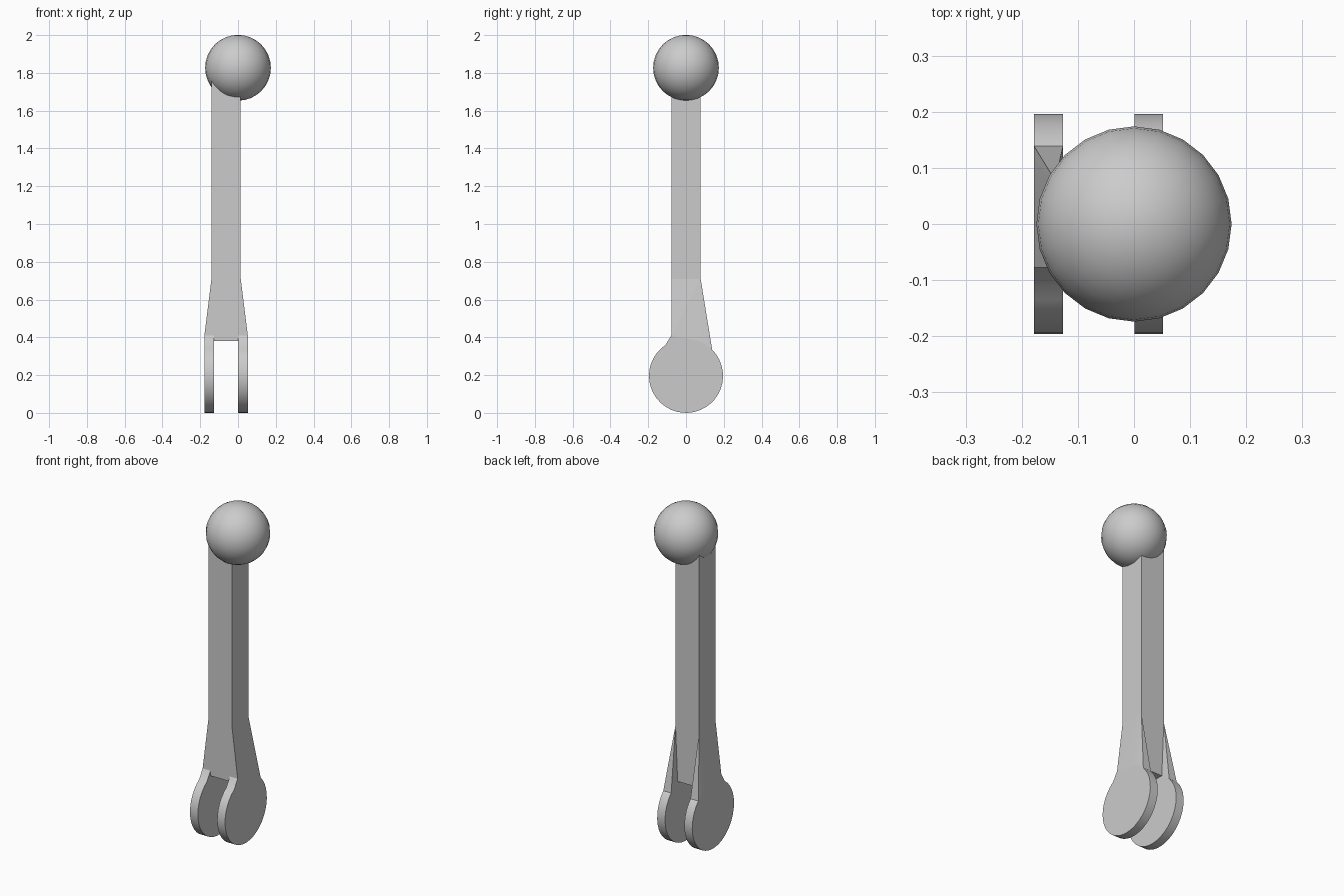
import bpy, bmesh
from math import sin, cos, radians

if "Cube" in bpy.data.objects:
    bpy.data.objects.remove(bpy.data.objects["Cube"])

CX = -0.063            # centre line of shaft and fork
R, CZ = 0.196, 0.196   # fork disc radius and height
HALF = 0.0775          # half width of the square shaft
INNER, OUTER = 0.0635, 0.115


def make(name, bm, smooth=False):
    bmesh.ops.recalc_face_normals(bm, faces=bm.faces[:])
    mesh = bpy.data.meshes.new(name)
    bm.to_mesh(mesh)
    bm.free()
    ob = bpy.data.objects.new(name, mesh)
    bpy.context.collection.objects.link(ob)
    if smooth:
        bpy.ops.object.select_all(action='DESELECT')
        ob.select_set(True)
        bpy.context.view_layer.objects.active = ob
        bpy.ops.object.shade_smooth_by_angle(angle=radians(25))
    return ob


def arc(a0, a1, n):
    angles = [radians(a0 + (a1 - a0) * i / n) for i in range(n + 1)]
    return [(R * cos(a), CZ + R * sin(a)) for a in angles]


# Ball knob
bm = bmesh.new()
bmesh.ops.create_uvsphere(bm, u_segments=24, v_segments=16, radius=0.174)
bmesh.ops.translate(bm, verts=bm.verts, vec=(0, 0, 1.827))
make("ball_knob", bm, True)

# Square shaft, its top buried in the ball
bm = bmesh.new()
bmesh.ops.create_cube(bm, size=1)
bmesh.ops.scale(bm, verts=bm.verts, vec=(2 * HALF, 2 * HALF, 1.42))
bmesh.ops.translate(bm, verts=bm.verts, vec=(CX, 0, 0.38 + 0.71))
make("shaft", bm)

for side, label in ((-1, "left"), (1, "right")):
    # Fork disc with a small shoulder at the front
    bm = bmesh.new()
    profile = arc(-236, 100, 36) + [(-HALF, 0.41)]
    face = bm.faces.new([bm.verts.new((CX + side * INNER, y, z)) for y, z in profile])
    ext = bmesh.ops.extrude_face_region(bm, geom=[face], use_keep_orig=True)
    moved = [v for v in ext["geom"] if isinstance(v, bmesh.types.BMVert)]
    bmesh.ops.translate(bm, verts=moved, vec=(side * (OUTER - INNER), 0, 0))
    make("fork_disc_" + label, bm, True)

    # Flared neck tapering from the disc up to the shaft edge
    bm = bmesh.new()
    base = arc(45, 112, 7) + [(-HALF, 0.41)]
    for y, z in base:
        for x in (INNER, OUTER):
            bm.verts.new((CX + side * x, y, z))
    for y in (-HALF, HALF):
        bm.verts.new((CX + side * HALF, y, 0.71))
    hull = bmesh.ops.convex_hull(bm, input=bm.verts[:])
    loose = [v for v in bm.verts if not v.link_faces]
    bmesh.ops.delete(bm, geom=loose, context='VERTS')
    make("fork_neck_" + label, bm)
